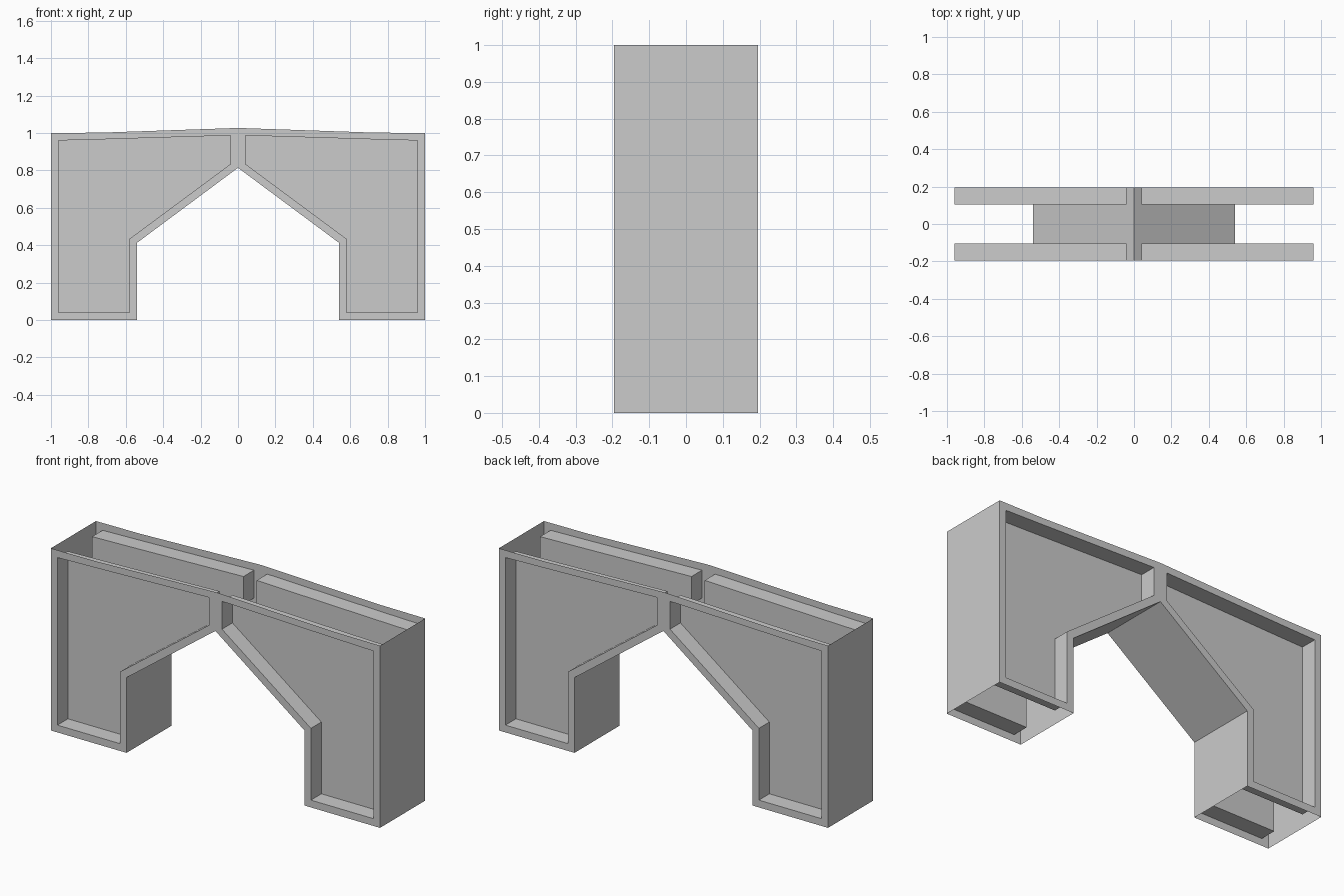
import bpy

if "Cube" in bpy.data.objects:
    bpy.data.objects.remove(bpy.data.objects["Cube"])

W, R = 0.196, 0.105   # half depth of the shell, half depth at the recessed panels

# right half of the front outline, and the matching recess outline
outer = [(0, .814), (.54, .413), (.54, 0), (1, 0), (1, 1), (.73, 1.002), (0, 1.027)]
inner = [(.04, .834), (.58, .434), (.58, .04), (.96, .04), (.96, .96), (.73, .966), (.04, .987)]
n = len(outer)


def at(points, y):
    return [(x, y, z) for x, z in points]


def make(name, verts, faces, axes):
    mesh = bpy.data.meshes.new(name)
    mesh.from_pydata(verts, [], faces)
    obj = bpy.data.objects.new(name, mesh)
    bpy.context.collection.objects.link(obj)
    mirror = obj.modifiers.new("Mirror", 'MIRROR')
    mirror.use_axis = axes
    return obj


# framed fronts: rim, recess walls and sunken panel, mirrored left and back
faces = []
for i in range(n):
    j = (i + 1) % n
    faces.append((i, j, n + j, n + i))
    faces.append((n + i, n + j, 2 * n + j, 2 * n + i))
faces.append(tuple(range(2 * n, 3 * n)))
make("framed_front", at(outer, -W) + at(inner, -W) + at(inner, -R), faces, (True, True, False))

# connecting walls: arch underside, inner leg, outer end (top and feet stay open)
walls = [(i + 1, i, n + i, n + i + 1) for i in (0, 1, 3)]
used = outer[:5]
n5 = len(used)
walls = [(i + 1, i, n5 + i, n5 + i + 1) for i in (0, 1, 3)]
make("connecting_walls", at(used, -W) + at(used, W), walls, (True, False, False))
